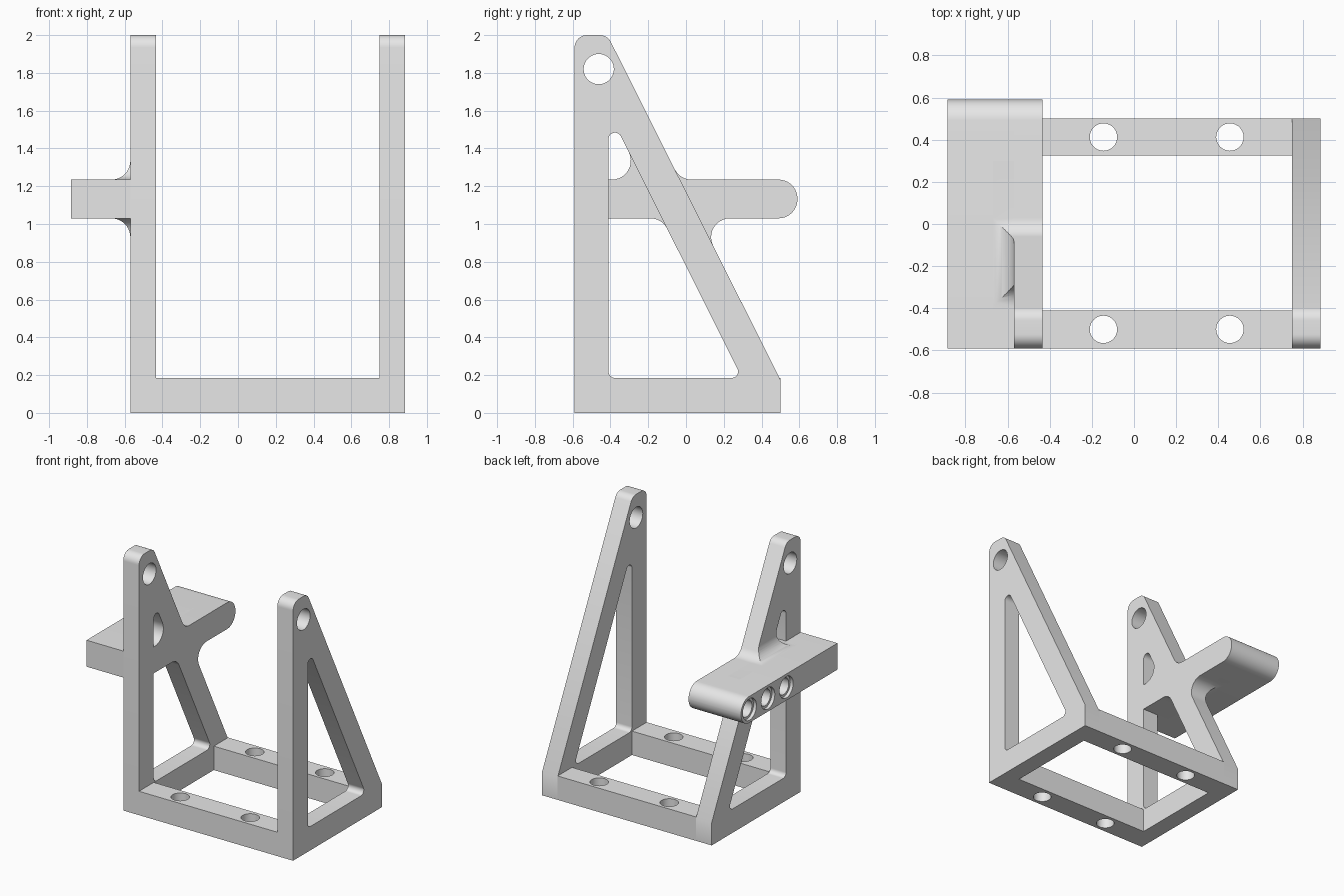
import bpy, bmesh, math
from mathutils import Vector

if "Cube" in bpy.data.objects:
    bpy.data.objects.remove(bpy.data.objects["Cube"], do_unlink=True)

grey = bpy.data.materials.new("plain grey")
grey.use_nodes = True
grey.diffuse_color = (0.8, 0.8, 0.8, 1)
grey.node_tree.nodes["Principled BSDF"].inputs["Base Color"].default_value = (0.8, 0.8, 0.8, 1)


def rounded(corners, steps=10):
    """Outline from (u, v, radius) corners, each rounded by its radius."""
    out = []
    for i, (u, v, r) in enumerate(corners):
        p = Vector((u, v))
        if r == 0:
            out.append(p)
            continue
        a = (Vector(corners[i - 1][:2]) - p).normalized()
        b = (Vector(corners[(i + 1) % len(corners)][:2]) - p).normalized()
        half = a.angle(b) / 2
        centre = p + (a + b).normalized() * (r / math.sin(half))
        start = p + a * (r / math.tan(half)) - centre
        end = p + b * (r / math.tan(half)) - centre
        for k in range(steps + 1):
            t = k / steps
            w = math.pi - 2 * half
            out.append(centre + (start * math.sin((1 - t) * w) + end * math.sin(t * w)) / math.sin(w))
    return out


def circle(u, v, r, n=40):
    return [(u + r * math.cos(math.tau * k / n), v + r * math.sin(math.tau * k / n)) for k in range(n)]


def prism(name, outline, axis, lo, hi):
    """Extrude a 2D outline along x, y or z."""
    place = {"x": lambda p, h: (h, p[0], p[1]),
             "y": lambda p, h: (p[0], h, p[1]),
             "z": lambda p, h: (p[0], p[1], h)}[axis]
    bm = bmesh.new()
    face = bm.faces.new([bm.verts.new(place(p, lo)) for p in outline])
    top = bmesh.ops.extrude_face_region(bm, geom=[face])["geom"]
    shift = Vector(place((0, 0), hi - lo))
    bmesh.ops.translate(bm, vec=shift, verts=[g for g in top if isinstance(g, bmesh.types.BMVert)])
    bmesh.ops.recalc_face_normals(bm, faces=bm.faces)
    mesh = bpy.data.meshes.new(name)
    bm.to_mesh(mesh)
    bm.free()
    mesh.materials.append(grey)
    ob = bpy.data.objects.new(name, mesh)
    bpy.context.collection.objects.link(ob)
    return ob


def select(ob):
    bpy.ops.object.select_all(action="DESELECT")
    ob.select_set(True)
    bpy.context.view_layer.objects.active = ob


def combine(ob, other, operation="DIFFERENCE"):
    mod = ob.modifiers.new("combine", "BOOLEAN")
    mod.object, mod.operation, mod.solver = other, operation, "EXACT"
    select(ob)
    bpy.ops.object.modifier_apply(modifier=mod.name)
    bpy.data.objects.remove(other, do_unlink=True)


# Main dimensions
FRONT, BACK, POST, BASE, TOP = -0.59, 0.5, -0.41, 0.185, 2.0
SHELF_LO, SHELF_HI, SHELF_END = 1.03, 1.235, 0.59
LEFT_IN, LEFT_OUT = 0.75, 0.885
RIGHT_IN, RIGHT_OUT, SHELF_OUT = -0.435, -0.57, -0.885
FILLET, SMALL = 0.1, 0.034


def outer(z):
    return 0.495 - (z - BASE) * 0.502


def inner(z):
    return 0.297 - (z - BASE) * 0.502


APEX = BASE + (0.297 - POST) / 0.502


def side_frame(name, lo, hi, with_shelf):
    """Triangular side plate with a window and a pivot hole."""
    shelf = [(outer(SHELF_LO), SHELF_LO, FILLET), (SHELF_END, SHELF_LO, FILLET),
             (SHELF_END, SHELF_HI, FILLET), (outer(SHELF_HI), SHELF_HI, FILLET)]
    outline = [(FRONT, 0, 0), (BACK, 0, 0), (BACK, BASE - 0.01, 0)]
    outline += shelf if with_shelf else []
    outline += [(outer(TOP), TOP, 0.066), (FRONT, TOP, 0.066)]
    foot = [(POST, BASE, SMALL), (inner(BASE), BASE, SMALL)]
    tip = [(POST, APEX, SMALL)]
    if with_shelf:
        windows = [foot + [(inner(SHELF_LO), SHELF_LO, FILLET), (POST, SHELF_LO, 0)],
                   [(POST, SHELF_HI, 0), (inner(SHELF_HI), SHELF_HI, FILLET)] + tip]
    else:
        windows = [foot + tip]
    ob = prism(name, rounded(outline), "x", lo, hi)
    for hole in [rounded(w) for w in windows] + [circle(-0.462, 1.82, 0.08)]:
        combine(ob, prism("cutter", hole, "x", lo - 0.1, hi + 0.1))
    return ob


left_frame = side_frame("left_side_frame", LEFT_IN, LEFT_OUT, False)
right_frame = side_frame("right_side_frame", RIGHT_OUT, RIGHT_IN, True)

# Curved gusset where the sloping brace meets the shelf
gusset = side_frame("gusset", RIGHT_OUT - FILLET, RIGHT_OUT, True)
edge = RIGHT_OUT - FILLET
profile = [(RIGHT_OUT + 0.05, SHELF_LO - FILLET), (RIGHT_OUT + 0.05, SHELF_HI + FILLET)]
arc = [math.radians(9 * k) for k in range(11)]
profile += [(edge + FILLET * math.cos(a), SHELF_HI + FILLET - FILLET * math.sin(a)) for a in arc]
profile += [(edge + FILLET * math.cos(a), SHELF_LO - FILLET + FILLET * math.sin(a)) for a in reversed(arc)]
combine(gusset, prism("gusset_profile", profile, "y", POST, 0.3), "INTERSECT")

# Shelf with a rounded back end
shelf_outline = rounded([(FRONT, SHELF_LO, 0), (SHELF_END, SHELF_LO, FILLET),
                         (SHELF_END, SHELF_HI, FILLET), (FRONT, SHELF_HI, 0)])
shelf = prism("shelf", shelf_outline, "x", SHELF_OUT, RIGHT_OUT)

# Blind counterbored sockets in the shelf's outer face
middle = (SHELF_LO + SHELF_HI) / 2
for k in range(3):
    y = 0.485 - 0.225 * k
    for radius, depth in ((0.083, 0.025), (0.064, 0.27)):
        combine(shelf, prism("cutter", circle(y, middle, radius), "x", SHELF_OUT - 0.1, SHELF_OUT + depth))

# Base crossbars with screw holes
bars = []
for name, lo, hi in (("front_crossbar", FRONT, POST), ("back_crossbar", 0.325, BACK)):
    bar = prism(name, [(RIGHT_IN, lo), (LEFT_IN, lo), (LEFT_IN, hi), (RIGHT_IN, hi)], "z", 0, BASE)
    for x in (-0.145, 0.455):
        combine(bar, prism("cutter", circle(x, (lo + hi) / 2, 0.065), "z", -0.1, BASE + 0.1))
    bars.append(bar)

for ob in [left_frame, right_frame, gusset, shelf] + bars:
    select(ob)
    bpy.ops.object.shade_smooth_by_angle(angle=math.radians(30))
